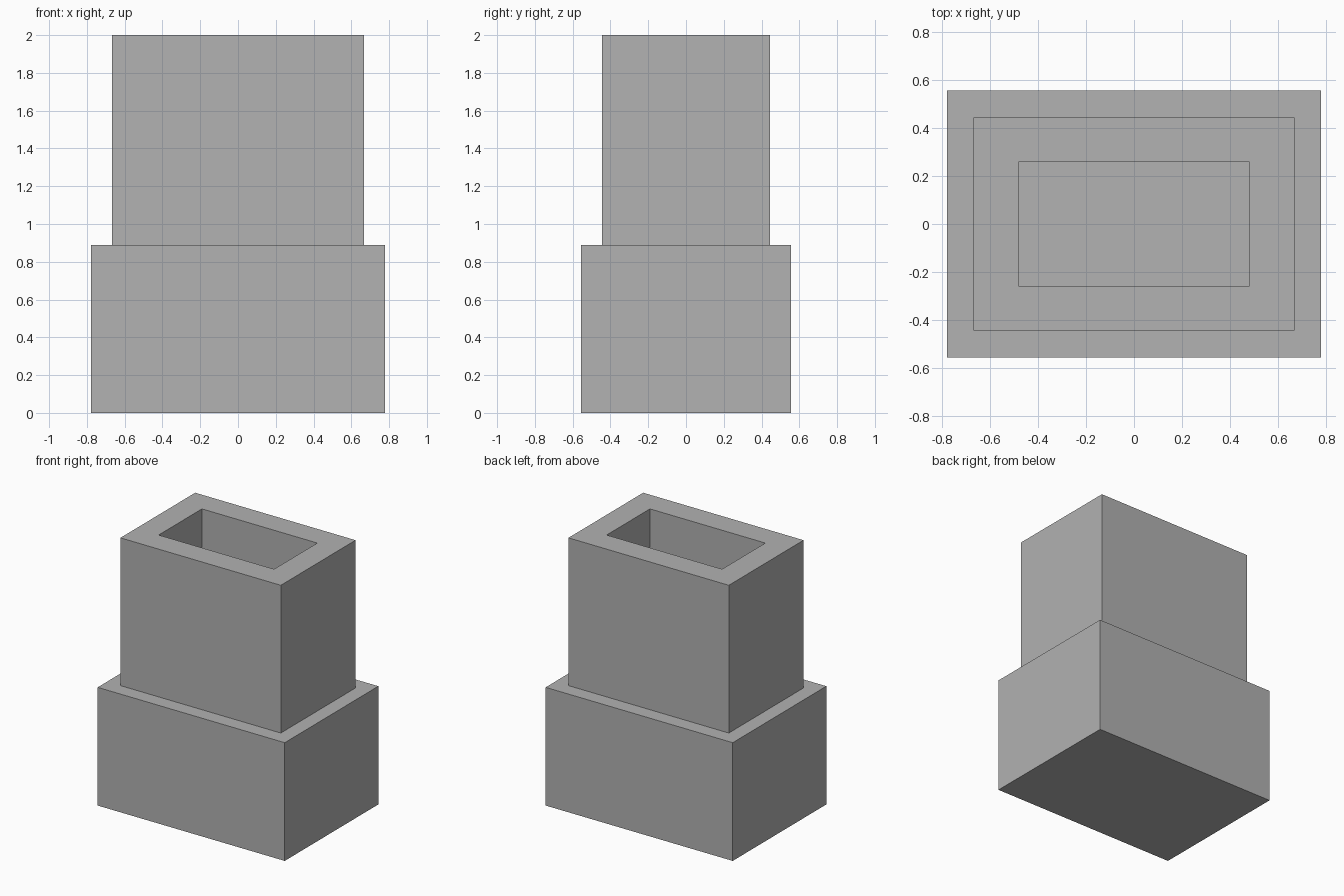
import bpy
import bmesh

old = bpy.data.objects.get("Cube")
if old:
    bpy.data.objects.remove(old, do_unlink=True)

grey = bpy.data.materials.new("plain_grey")
grey.use_nodes = True
colour = (0.445, 0.445, 0.445, 1)
grey.diffuse_color = colour
grey.node_tree.nodes["Principled BSDF"].inputs["Base Color"].default_value = colour

BASE_TOP = 0.889
RIM = 0.187


def stepped_block(name, steps):
    """Closed skin through a series of rectangles (half x, half y, z)."""
    bm = bmesh.new()
    rings = [[bm.verts.new((sx * hx, sy * hy, z))
              for sx, sy in ((-1, -1), (1, -1), (1, 1), (-1, 1))]
             for hx, hy, z in steps]
    bm.faces.new(rings[0][::-1])
    for low, high in zip(rings, rings[1:]):
        for i in range(4):
            j = (i + 1) % 4
            bm.faces.new((low[i], low[j], high[j], high[i]))
    bm.faces.new(rings[-1])
    mesh = bpy.data.meshes.new(name)
    bm.to_mesh(mesh)
    bm.free()
    mesh.materials.append(grey)
    obj = bpy.data.objects.new(name, mesh)
    bpy.context.collection.objects.link(obj)
    return obj


# Wide plinth, ledge, narrower shaft, flat rim and the hollow inside it
base_x, base_y = 0.778, 0.556
shaft_x, shaft_y = 0.667, 0.444
hole_x, hole_y = shaft_x - RIM, shaft_y - RIM
stepped_block("stepped_chimney", [
    (base_x, base_y, 0),
    (base_x, base_y, BASE_TOP),
    (shaft_x, shaft_y, BASE_TOP),
    (shaft_x, shaft_y, 2),
    (hole_x, hole_y, 2),
    (hole_x, hole_y, BASE_TOP),
])
